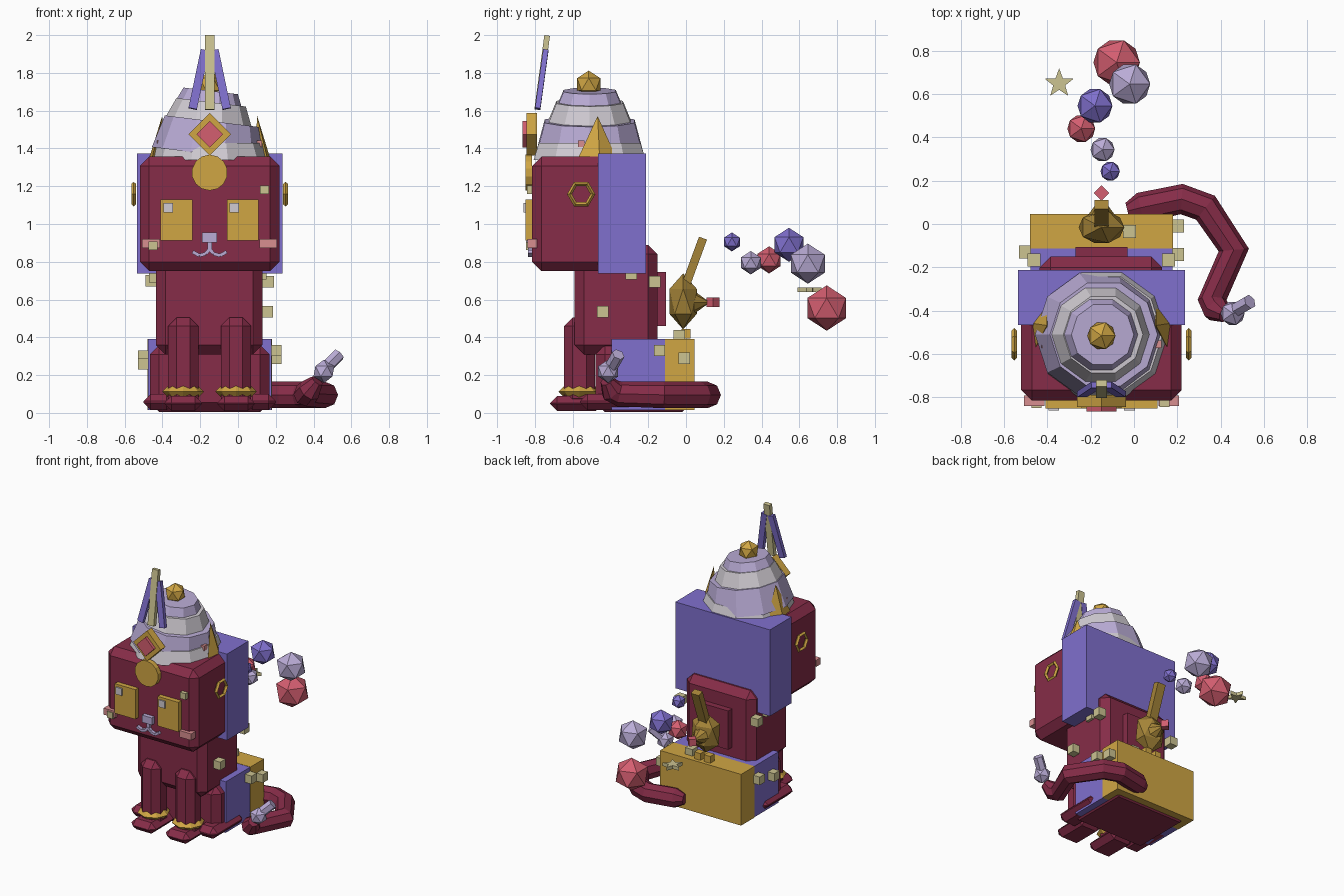
import bpy, bmesh, math
from mathutils import Vector, Matrix

if "Cube" in bpy.data.objects:
    bpy.data.objects.remove(bpy.data.objects["Cube"])

CX = -0.15  # symmetry line of the figure


def srgb(r, g, b):
    f = lambda c: (c / 255 / 12.92) if c < 11 else ((c / 255 + 0.055) / 1.055) ** 2.4
    return (f(r), f(g), f(b), 1)


def material(name, *rgb):
    m = bpy.data.materials.new(name)
    m.diffuse_color = srgb(*rgb)
    m.use_nodes = True
    m.node_tree.nodes["Principled BSDF"].inputs["Base Color"].default_value = m.diffuse_color
    return m


burgundy = material("burgundy", 134, 44, 72)
violet = material("violet", 128, 112, 206)
gold = material("gold", 208, 166, 68)
bronze = material("bronze", 165, 132, 56)
lavender = material("lavender", 186, 172, 214)
pale = material("pale_grey", 208, 203, 210)
khaki = material("khaki", 204, 195, 145)
pink = material("pink", 212, 94, 112)
blush = material("blush", 216, 142, 144)


def finish(name, bm, mat, matrix=Matrix()):
    bm.transform(matrix)
    me = bpy.data.meshes.new(name)
    bmesh.ops.recalc_face_normals(bm, faces=bm.faces)
    bm.to_mesh(me)
    bm.free()
    me.materials.append(mat)
    ob = bpy.data.objects.new(name, me)
    bpy.context.collection.objects.link(ob)
    return ob


def box(name, x, y, z, mat, bevel=0):
    """Box from (min, max) ranges."""
    bm = bmesh.new()
    bmesh.ops.create_cube(bm, size=1)
    r = (x, y, z)
    mid = Vector([(a + b) / 2 for a, b in r])
    m = Matrix.Translation(mid) @ Matrix.Diagonal([b - a for a, b in r] + [1])
    ob = finish(name, bm, mat, m)
    if bevel:
        mod = ob.modifiers.new("bevel", 'BEVEL')
        mod.width, mod.segments = bevel, 1
    return ob


def cone(name, loc, r1, r2, h, n, mat, rot=Matrix(), scale=(1, 1, 1)):
    bm = bmesh.new()
    bmesh.ops.create_cone(bm, cap_ends=True, segments=n, radius1=r1, radius2=r2, depth=h)
    return finish(name, bm, mat, Matrix.Translation(loc) @ rot @ Matrix.Diagonal((*scale, 1)))


def rod(name, a, b, w, d, mat):
    """Rectangular bar between two points; w is the width across."""
    a, b = Vector(a), Vector(b)
    v = b - a
    bm = bmesh.new()
    bmesh.ops.create_cube(bm, size=1)
    z = v.normalized()
    y = (Vector((0, 1, 0)) - z * z.y).normalized()
    x = y.cross(z)
    rot = Matrix((x, y, z)).transposed().to_4x4()
    return finish(name, bm, mat, Matrix.Translation((a + b) / 2) @ rot @ Matrix.Diagonal((w, d, v.length, 1)))


def gem(name, loc, r, mat, scale=(1, 1, 1)):
    bm = bmesh.new()
    bmesh.ops.create_icosphere(bm, subdivisions=1, radius=r)
    return finish(name, bm, mat, Matrix.Translation(loc) @ Matrix.Diagonal((*scale, 1)))


def ring(name, loc, big, small, n, mat, rot=Matrix()):
    """Low-poly ring with a diamond cross-section."""
    bm = bmesh.new()
    rows = []
    for i in range(n):
        a = math.tau * i / n
        rows.append([bm.verts.new(((big + small * c) * math.cos(a), (big + small * c) * math.sin(a), small * s))
                     for c, s in ((1, 0), (0, 1), (-1, 0), (0, -1))])
    for i in range(n):
        p, q = rows[i], rows[(i + 1) % n]
        for j in range(4):
            k = (j + 1) % 4
            bm.faces.new((p[j], q[j], q[k], p[k]))
    return finish(name, bm, mat, Matrix.Translation(loc) @ rot)


def cube(name, c, s, mat):
    return box(name, *[(v - s / 2, v + s / 2) for v in c], mat)


RX = Matrix.Rotation(math.radians(90), 4, 'X')
RY = Matrix.Rotation(math.radians(90), 4, 'Y')

# Head, torso and haunches
box("head", (-0.52, 0.22), (-0.815, -0.3), (0.75, 1.357), burgundy, 0.05)
box("hood_block", (-0.535, 0.235), (-0.465, -0.212), (0.737, 1.372), violet)
box("torso", (-0.435, 0.13), (-0.59, -0.15), (0.31, 0.89), burgundy, 0.05)
box("back_panel", (-0.27, -0.03), (-0.17, -0.105), (0.46, 0.745), burgundy)
box("haunches", (-0.467, 0.167), (-0.48, 0.03), (0.005, 0.36), burgundy, 0.05)
box("saddle_front", (-0.477, 0.177), (-0.395, -0.11), (0.015, 0.39), violet)
box("saddle_back", (-0.48, 0.18), (-0.112, 0.045), (0.015, 0.392), gold)

# Paired parts
for s in (-1, 1):
    x = CX + s * 0.14
    box("front_leg", (x - 0.08, x + 0.08), (-0.645, -0.483), (0.03, 0.505), burgundy, 0.045)
    box("front_paw", (x - 0.1, x + 0.1), (-0.72, -0.44), (0.01, 0.09), burgundy, 0.038)
    ring("anklet", (x, -0.565, 0.113), 0.08, 0.03, 8, gold)
    x = CX + s * 0.27
    box("hind_paw", (x - 0.08, x + 0.08), (-0.56, -0.2), (0.015, 0.1), burgundy, 0.038)
    # Face
    x = CX + s * 0.175
    box("eye", (x - 0.084, x + 0.084), (-0.85, -0.81), (0.912, 1.13), gold)
    x = CX + s * 0.175 - 0.045
    box("eye_glint", (x - 0.025, x + 0.025), (-0.86, -0.845), (1.06, 1.112), pale)
    x = CX + s * 0.31
    box("cheek", (x - 0.047, x + 0.047), (-0.84, -0.79), (0.872, 0.92), blush)
    pts = [(0, 0.868), (0.02, 0.843), (0.055, 0.833), (0.09, 0.853)]
    for p, q in zip(pts, pts[1:]):
        rod("mouth", (CX + s * p[0], -0.825, p[1]), (CX + s * q[0], -0.825, q[1]), 0.018, 0.025, lavender)
    # Earring and ear
    ring("earring", (CX + s * 0.402, -0.555, 1.158), 0.062, 0.013, 6, gold, Matrix.Rotation(math.pi / 2, 4, 'Y') @ Matrix.Rotation(math.pi / 2, 4, 'Z'))
    cone("ear", (CX + s * 0.265, -0.468, 1.46), 0.105, 0, 0.225, 4, gold,
         Matrix.Rotation(-s * 0.12, 4, 'Y') @ Matrix.Rotation(s * 0.25, 4, 'Z'), (0.4, 1, 1))
    cube("inner_ear", (CX + s * 0.26, -0.555, 1.425), 0.035, blush)
    # Crest side bars
    rod("crest_bar", (CX + s * 0.09, -0.785, 1.61), (CX + s * 0.025, -0.742, 1.92), 0.045, 0.028, violet)
    # Stand feet under the wind-up gem
    cube("gem_foot", (CX + s * 0.04, 0.0, 0.42), 0.05, gold)

box("nose", (-0.19, -0.11), (-0.845, -0.8), (0.902, 0.955), lavender)
box("nose_stem", (-0.162, -0.138), (-0.835, -0.8), (0.86, 0.91), lavender)

# Forehead ornaments and central crest bar
cone("medallion", (CX, -0.832, 1.272), 0.095, 0.095, 0.036, 14, gold, RX)
cone("diamond", (CX, -0.817, 1.475), 0.112, 0.112, 0.055, 4, gold, RX)
cone("diamond_jewel", (CX, -0.85, 1.475), 0.07, 0.07, 0.03, 4, pink, RX)
rod("crest_spike", (CX, -0.788, 1.605), (CX, -0.735, 1.998), 0.05, 0.03, khaki)

# Wrapped hat: leaning tapered tiers and a knob
tilt = Matrix.Rotation(math.radians(7), 4, 'Y')
spin = Matrix.Rotation(math.radians(18), 4, 'Z')
tiers = [(1.34, 1.43, 0.312, 0.282, pale, 0), (1.37, 1.545, 0.298, 0.25, lavender, 1),
         (1.52, 1.645, 0.238, 0.185, pale, 1), (1.62, 1.705, 0.182, 0.145, lavender, 1)]
for z0, z1, r1, r2, mat, lean in tiers:
    cone("hat_tier", (CX, -0.51, (z0 + z1) / 2), r1, r2, z1 - z0, 10, mat, (tilt if lean else Matrix()) @ spin)
gem("hat_knob", (CX, -0.515, 1.74), 0.072, gold)

# Wind-up gem on the back with its handle and spout
gem("key_gem", (CX, -0.015, 0.59), 1, bronze, (0.118, 0.085, 0.148))
cone("key_spout", (CX, 0.06, 0.585), 0.085, 0.012, 0.1, 8, bronze, Matrix.Rotation(-math.pi / 2, 4, 'X'))
rod("key_handle", (CX, 0.0, 0.68), (CX, 0.09, 0.925), 0.065, 0.045, bronze)
cone("key_tip", (CX, 0.143, 0.585), 0.035, 0.035, 0.05, 4, pink)

# Tail with jewelled tip
cu = bpy.data.curves.new("tail", 'CURVE')
cu.dimensions, cu.bevel_depth, cu.bevel_resolution, cu.use_fill_caps = '3D', 0.07, 2, True
path = [(-0.03, 0.06, 0.095, 0.55), (0.03, 0.075, 0.095, 1), (0.22, 0.115, 0.095, 1), (0.33, 0.075, 0.095, 1),
        (0.46, -0.12, 0.095, 1), (0.36, -0.35, 0.1, 0.95), (0.38, -0.395, 0.12, 0.9), (0.42, -0.42, 0.17, 0.5)]
sp = cu.splines.new('POLY')
sp.use_smooth = False
sp.points.add(len(path) - 1)
for p, (x, y, z, r) in zip(sp.points, path):
    p.co, p.radius = (x, y, z, 1), r
cu.materials.append(burgundy)
bpy.context.collection.objects.link(bpy.data.objects.new("tail", cu))
gem("tail_jewel", (0.455, -0.412, 0.22), 0.062, lavender)
d = Vector((0.07, 0.04, 0.07)).to_track_quat('Z', 'Y').to_matrix().to_4x4()
cone("tail_tip", (0.505, -0.375, 0.28), 0.035, 0.035, 0.09, 6, lavender, d)

# Trail of floating gems and a flat star
for x, y, z, r, mat in [(-0.08, 0.745, 0.555, 0.12, pink), (-0.02, 0.645, 0.79, 0.106, lavender),
                        (-0.18, 0.545, 0.89, 0.09, violet), (-0.243, 0.44, 0.81, 0.072, pink),
                        (-0.145, 0.343, 0.795, 0.062, lavender), (-0.11, 0.243, 0.905, 0.05, violet)]:
    gem("floating_gem", (x, y, z), r, mat)
bm = bmesh.new()
bm.faces.new([bm.verts.new((math.sin(i * math.pi / 5) * r, math.cos(i * math.pi / 5) * r, 0))
              for i in range(10) for r in [0.07 if i % 2 == 0 else 0.029]])
ex = bmesh.ops.extrude_face_region(bm, geom=bm.faces[:])
bmesh.ops.translate(bm, vec=(0, 0, 0.025), verts=[v for v in ex["geom"] if isinstance(v, bmesh.types.BMVert)])
finish("star", bm, khaki, Matrix.Translation((-0.345, 0.648, 0.64)))

# Scattered studs
for c in [(0.16, -0.165, 0.695), (0.155, -0.44, 0.535), (0.12, -0.29, 0.735), (0.2, -0.14, 0.33),
          (0.2, -0.01, 0.29), (-0.46, -0.165, 0.7), (-0.44, -0.3, 0.72), (-0.5, -0.13, 0.3),
          (-0.5, -0.3, 0.26), (-0.02, -0.035, 0.41)]:
    cube("stud", c, 0.06, khaki)
for c in [(0.14, -0.82, 1.182), (-0.45, -0.825, 0.885)]:
    cube("face_stud", c, 0.046, khaki)
